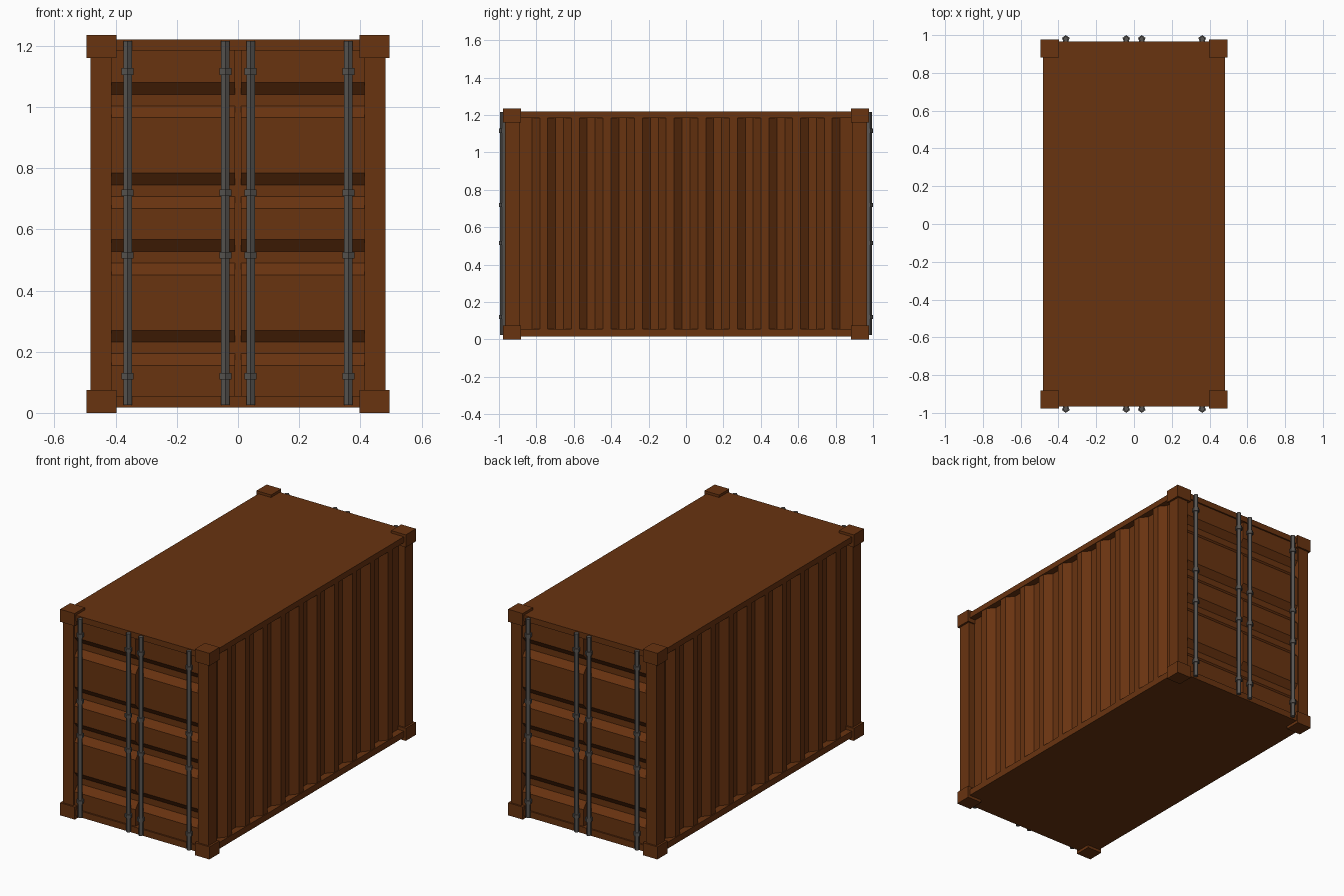
import bpy, bmesh, math
from mathutils import Vector

if "Cube" in bpy.data.objects:
    bpy.data.objects.remove(bpy.data.objects["Cube"])


def material(name, color):
    m = bpy.data.materials.new(name)
    m.diffuse_color = color
    m.use_nodes = True
    m.node_tree.nodes["Principled BSDF"].inputs["Base Color"].default_value = m.diffuse_color
    return m


RUST = material("rust_paint", (0.14, 0.033, 0.005, 1))
STEEL = material("steel", (0.10, 0.092, 0.085, 1))


def finish(name, bm, mat):
    bmesh.ops.recalc_face_normals(bm, faces=bm.faces[:])
    me = bpy.data.meshes.new(name)
    bm.to_mesh(me)
    bm.free()
    me.materials.append(mat)
    ob = bpy.data.objects.new(name, me)
    bpy.context.collection.objects.link(ob)


def prism(name, points, offset, mat=RUST):
    """Extrude a closed planar outline along an offset."""
    bm = bmesh.new()
    face = bm.faces.new([bm.verts.new(p) for p in points])
    ext = bmesh.ops.extrude_face_region(bm, geom=[face], use_keep_orig=True)
    verts = [g for g in ext["geom"] if isinstance(g, bmesh.types.BMVert)]
    bmesh.ops.translate(bm, verts=verts, vec=Vector(offset))
    finish(name, bm, mat)


def box(name, x0, x1, y0, y1, z0, z1, mat=RUST):
    prism(name, [(x0, y0, z0), (x1, y0, z0), (x1, y1, z0), (x0, y1, z0)],
          (0, 0, z1 - z0), mat)


def rod(name, x, y, z0, z1, r, sign):
    # five-sided rod with one ridge facing outward
    ring = [(x + r * math.sin(i * math.tau / 5),
             y + sign * r * math.cos(i * math.tau / 5), z0) for i in range(5)]
    prism(name, ring, (0, 0, z1 - z0), STEEL)


# Floor and roof slabs, whose edges form the rails
box("floor", -0.482, 0.482, -0.966, 0.966, 0.017, 0.055)
box("roof", -0.482, 0.482, -0.966, 0.966, 1.185, 1.22)

# Corner posts and corner blocks
for sx in (-1, 1):
    for sy in (-1, 1):
        box("corner_post", sx * 0.414, sx * 0.483, sy * 0.89, sy * 0.968, 0.05, 1.19)
        for z in (0, 1.16):
            box("corner_block", sx * 0.398, sx * 0.495, sy * 0.882, sy * 0.978, z, z + 0.075)

# Corrugated side walls: ten trapezoid ridges
OUT, IN, BACK, PITCH = 0.478, 0.442, 0.425, 0.169
for sx in (-1, 1):
    pts = [(sx * BACK, -0.90), (sx * IN, -0.90)]
    for i in range(10):
        c = (i - 4.5) * PITCH
        pts += [(sx * IN, c - 0.0634), (sx * OUT, c - 0.0211),
                (sx * OUT, c + 0.0211), (sx * IN, c + 0.0634)]
    pts += [(sx * IN, 0.90), (sx * BACK, 0.90)]
    prism("side_wall", [(x, y, 0.05) for x, y in pts], (0, 0, 1.14))

# Doors at both ends, with four horizontal grooves, locking bars and clamps
for sy in (-1, 1):
    pts = [(0.915, 0.05), (0.957, 0.05)]
    for c in (0.2125, 0.509, 0.726, 1.0225):
        pts += [(0.957, c - 0.0575), (0.925, c - 0.019),
                (0.925, c + 0.019), (0.957, c + 0.0575)]
    pts += [(0.957, 1.19), (0.915, 1.19)]
    for sx in (-1, 1):
        prism("door", [(sx * 0.01, sy * y, z) for y, z in pts], (sx * 0.41, 0, 0))
    box("door_seal", -0.012, 0.012, sy * 0.917, sy * 0.923, 0.05, 1.19)
    for x in (-0.361, -0.041, 0.041, 0.361):
        rod("locking_bar", x, sy * 0.979, 0.025, 1.215, 0.0145, sy)
        for z in (0.12, 0.515, 0.72, 1.116):
            rod("bar_clamp", x, sy * 0.979, z - 0.011, z + 0.011, 0.021, sy)
